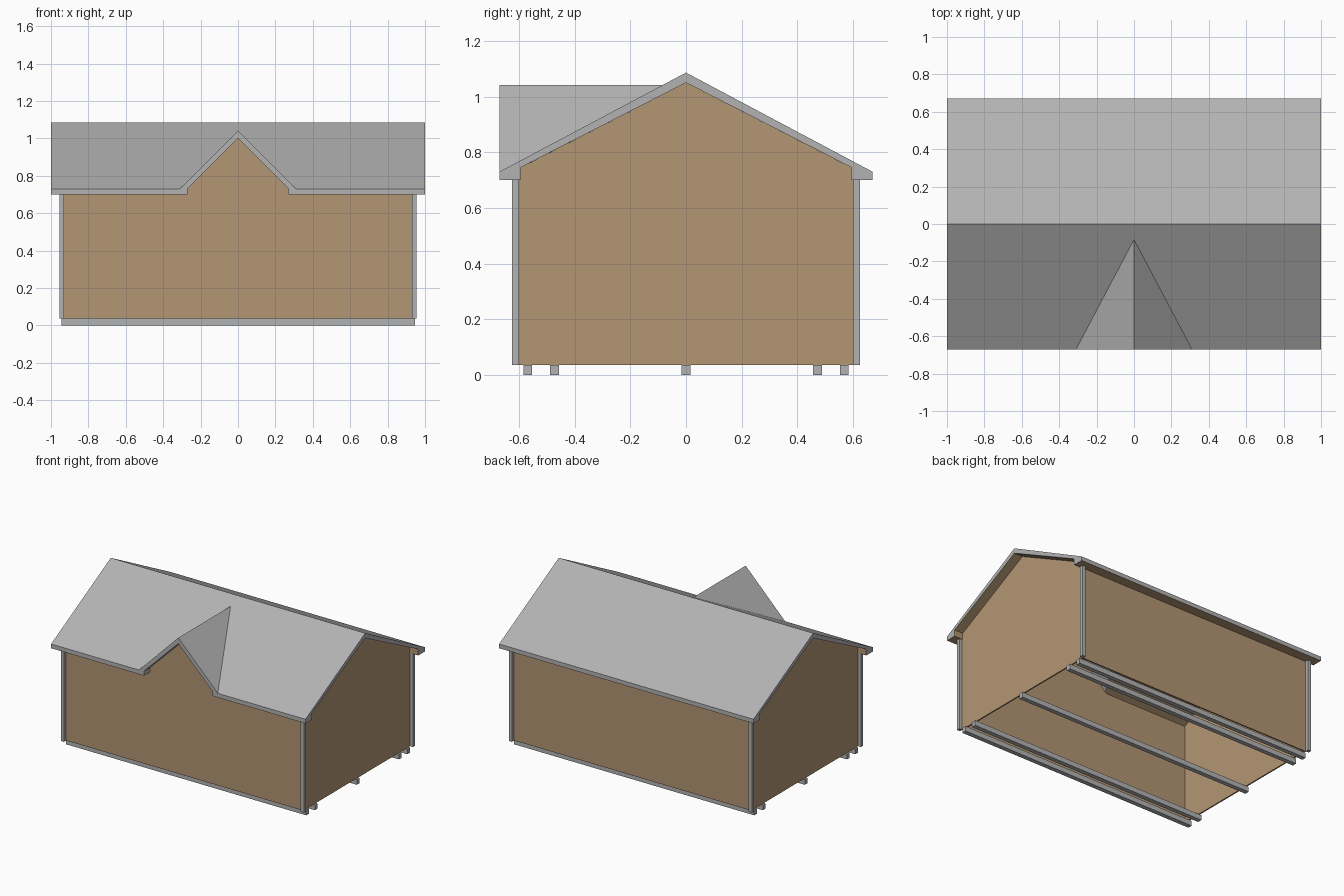
import bpy
import bmesh

if "Cube" in bpy.data.objects:
    bpy.data.objects.remove(bpy.data.objects["Cube"])


def material(name, rgb):
    m = bpy.data.materials.new(name)
    m.diffuse_color = (*rgb, 1)
    m.use_nodes = True
    m.node_tree.nodes["Principled BSDF"].inputs["Base Color"].default_value = m.diffuse_color
    return m


GREY = material("grey_metal", (0.45, 0.45, 0.45))
TAN = material("tan_siding", (0.455, 0.305, 0.172))


def loft(name, a, b, *mats):
    """Closed solid joining two matching outlines."""
    bm = bmesh.new()
    va = [bm.verts.new(p) for p in a]
    vb = [bm.verts.new(p) for p in b]
    n = len(a)
    bm.faces.new(va)
    bm.faces.new(vb[::-1])
    for i in range(n):
        j = (i + 1) % n
        bm.faces.new((va[i], vb[i], vb[j], va[j]))
    bmesh.ops.recalc_face_normals(bm, faces=bm.faces)
    me = bpy.data.meshes.new(name)
    bm.to_mesh(me)
    bm.free()
    ob = bpy.data.objects.new(name, me)
    bpy.context.collection.objects.link(ob)
    for m in mats:
        me.materials.append(m)
    return ob


def along_x(name, yz, x0, x1, *mats):
    return loft(name, [(x0, y, z) for y, z in yz], [(x1, y, z) for y, z in yz], *mats)


def along_y(name, xz, y0, y1, *mats):
    return loft(name, [(x, y0, z) for x, z in xz], [(x, y1, z) for x, z in xz], *mats)


def rect(a0, a1, b0, b1):
    return [(a0, b0), (a1, b0), (a1, b1), (a0, b1)]


# Floor runners
for i, y in enumerate((-0.568, -0.472, 0, 0.472, 0.568)):
    along_x(f"runner_{i}", rect(y - 0.016, y + 0.016, 0, 0.036), -0.945, 0.945, GREY)

# Walls (hollow, open below)
gable = [(-0.6, 0.036), (0.6, 0.036), (0.6, 0.742), (0, 1.05), (-0.6, 0.742)]
along_x("right_wall", gable, 0.923, 0.933, TAN)
along_x("left_wall", gable, -0.933, -0.923, TAN)
along_y("back_wall", rect(-0.923, 0.923, 0.036, 0.735), 0.59, 0.6, TAN)
front = [(-0.923, 0.036), (0.923, 0.036), (0.923, 0.735), (0.268, 0.735),
         (0, 1.0), (-0.268, 0.735), (-0.923, 0.735)]
along_y("front_wall", front, -0.6, -0.59, TAN)

# Corner posts
for sx in (-1, 1):
    for sy in (-1, 1):
        along_x("corner_post", rect(sy * 0.6, sy * 0.625, 0.036, 0.7),
                sx * 0.93, sx * 0.955, GREY)

# Main roof, with tan underside
half = [(0.67, 0.70), (0.67, 0.73), (0, 1.086), (-0.67, 0.73), (-0.67, 0.70),
        (-0.595, 0.70), (-0.595, 0.745), (0, 1.05), (0.595, 0.745), (0.595, 0.70)]
roof = along_x("main_roof", half, -1, 1, GREY, TAN)
for f in roof.data.polygons:
    inner = abs(f.center.y) < 0.6 and f.normal.z < 0.1 and abs(f.normal.x) < 0.5
    if f.normal.z < -0.1 or inner:
        f.material_index = 1

# Opening in the roof for the front gable
cutter = along_y("gable_cutter", [(-0.27, 0.6), (0.27, 0.6), (0.27, 0.732), (0, 1.0),
                                  (-0.27, 0.732)], -0.8, -0.01, GREY)
cutter.hide_render = True
mod = roof.modifiers.new("opening", 'BOOLEAN')
mod.operation = 'DIFFERENCE'
mod.solver = 'EXACT'
mod.object = cutter
bpy.context.view_layer.objects.active = roof
bpy.ops.object.modifier_apply(modifier=mod.name)
bpy.data.objects.remove(cutter)

# Front gable roof, each profile point running back until it meets the main roof
outer = [(0.31, 0.73), (0, 1.042), (-0.31, 0.73)]
under = [(-0.27, 0.70), (-0.27, 0.732), (0, 1.0), (0.27, 0.732), (0.27, 0.70)]
back = [(x, -(1.086 - z) / 0.5313 + 0.004, z) for x, z in outer]
back += [(x, -min(0.62, (1.05 - z) / 0.5126) if z > 0.71 else -0.595, z) for x, z in under]
loft("front_gable_roof", [(x, -0.67, z) for x, z in outer + under], back, GREY)
